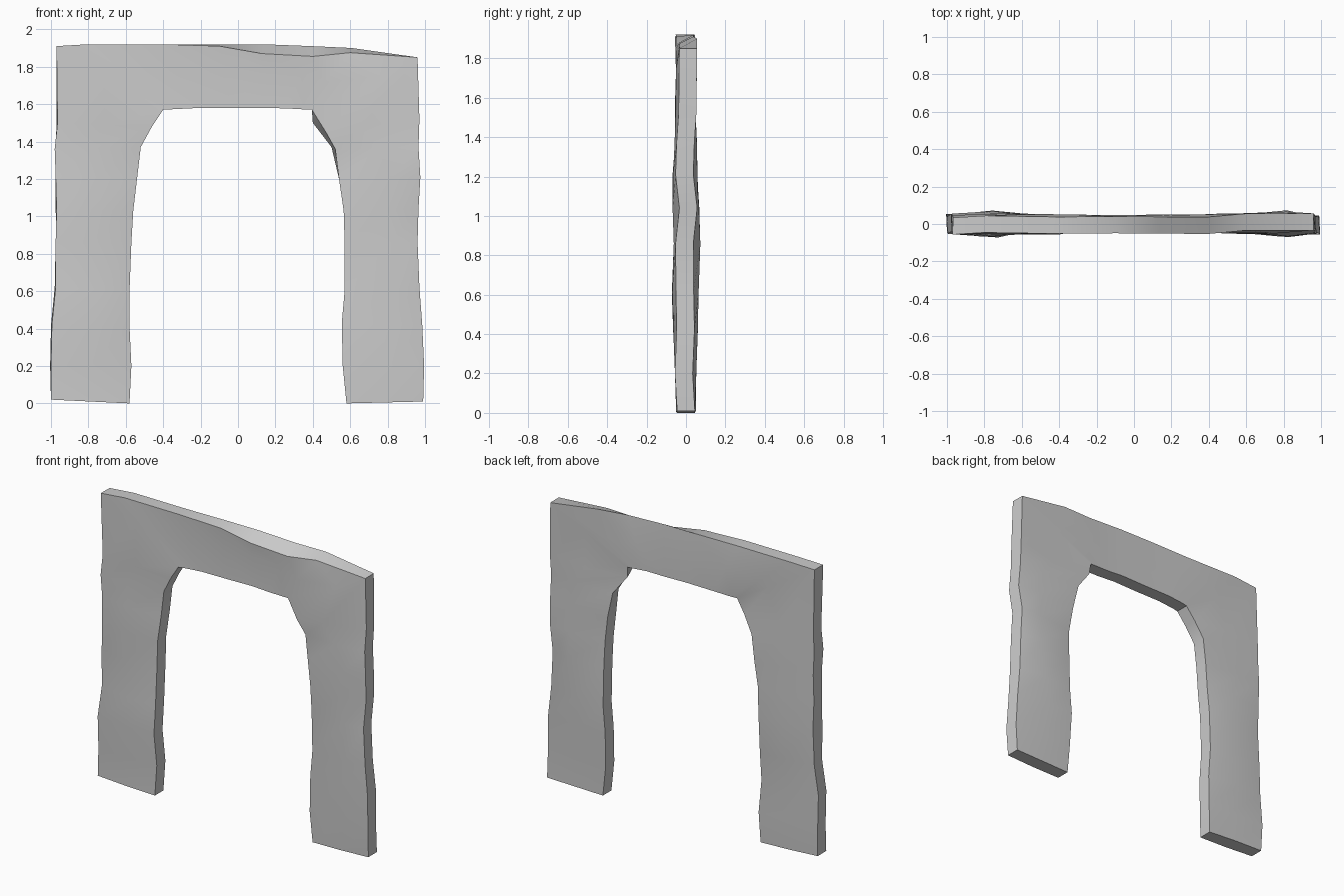
import bpy, bmesh, random

random.seed(4)

# Stations along the arch, left foot to right foot:
# (outer x, outer z, inner x, inner z, mid front y, mid back y)
left_leg = [
    (-1.00, .02, -.58, .00, -.05, .05),
    (-1.00, .20, -.57, .20, -.055, .052),
    (-.995, .42, -.58, .41, -.065, .06),
    (-.975, .62, -.58, .60, -.072, .062),
    (-.975, .86, -.57, .86, -.062, .072),
    (-.97, 1.04, -.56, 1.03, -.068, .068),
    (-.975, 1.22, -.54, 1.20, -.068, .055),
    (-.98, 1.36, -.52, 1.37, -.056, .056),
    (-.965, 1.50, -.46, 1.48, -.055, .05),
]
beam = [
    (-.97, 1.91, -.40, 1.57, -.05, .05),
    (-.80, 1.92, -.36, 1.572, -.052, .055),
    (-.40, 1.92, -.24, 1.578, -.042, .05),
    (-.10, 1.92, -.04, 1.58, -.042, .048),
    (.13, 1.92, .13, 1.58, -.042, .045),
    (.40, 1.91, .26, 1.577, -.042, .05),
    (.60, 1.90, .35, 1.572, -.046, .055),
    (.96, 1.85, .395, 1.57, -.05, .05),
]
right_leg = [
    (.97, 1.52, .47, 1.45, -.055, .05),
    (.965, 1.37, .52, 1.36, -.058, .055),
    (.975, 1.21, .54, 1.20, -.066, .058),
    (.965, 1.04, .565, 1.03, -.068, .066),
    (.96, .86, .57, .86, -.062, .073),
    (.97, .62, .57, .60, -.07, .064),
    (.985, .42, .555, .43, -.065, .06),
    (.995, .20, .56, .20, -.056, .052),
    (.99, .01, .58, .00, -.05, .045),
]
stations = left_leg + beam + right_leg

# Worn front edge along the top right
worn = {13: .05, 14: .055, 15: .025, 12: .01}
# Stone lip sticking out on the back of the inner right haunch
lip = {17: (.40, 1.50), 18: (.50, 1.37)}

bm = bmesh.new()
rings = []
for i, (ox, oz, ix, iz, yf, yb) in enumerate(stations):
    j = lambda a: random.uniform(-a, a)
    end = i in (0, len(stations) - 1)
    s = 0 if end else 1
    tf, tb = .5 + s * j(.15), .5 + s * j(.15)
    shift_o, shift_i = s * j(.012), s * j(.012)
    bx, bz = lip.get(i, (ix, iz))

    def mid(t):
        return ox + (ix - ox) * t, oz + (iz - oz) * t

    mf, mb = mid(tf), mid(tb)
    pts = [
        (ox, -.045 + shift_o, oz - worn.get(i, 0)),
        (mf[0], yf, mf[1]),
        (ix, -.045 + shift_i, iz),
        (bx, .045 + shift_i, bz),
        (mb[0], yb, mb[1]),
        (ox + s * j(.008), .045 + shift_o, oz),
    ]
    rings.append([bm.verts.new(p) for p in pts])

# Skin between stations and close the feet
for a, b in zip(rings, rings[1:]):
    for k in range(6):
        n = (k + 1) % 6
        bm.faces.new((a[k], a[n], b[n], b[k]))
bm.faces.new(rings[0])
bm.faces.new(rings[-1])
bmesh.ops.recalc_face_normals(bm, faces=bm.faces)

mesh = bpy.data.meshes.new("stone_arch")
bm.to_mesh(mesh)
bm.free()
arch = bpy.data.objects.new("stone_arch", mesh)
bpy.context.collection.objects.link(arch)

# Soft stone faces with hard corners
bpy.context.view_layer.objects.active = arch
arch.select_set(True)
bpy.ops.object.shade_smooth_by_angle(angle=.6)
